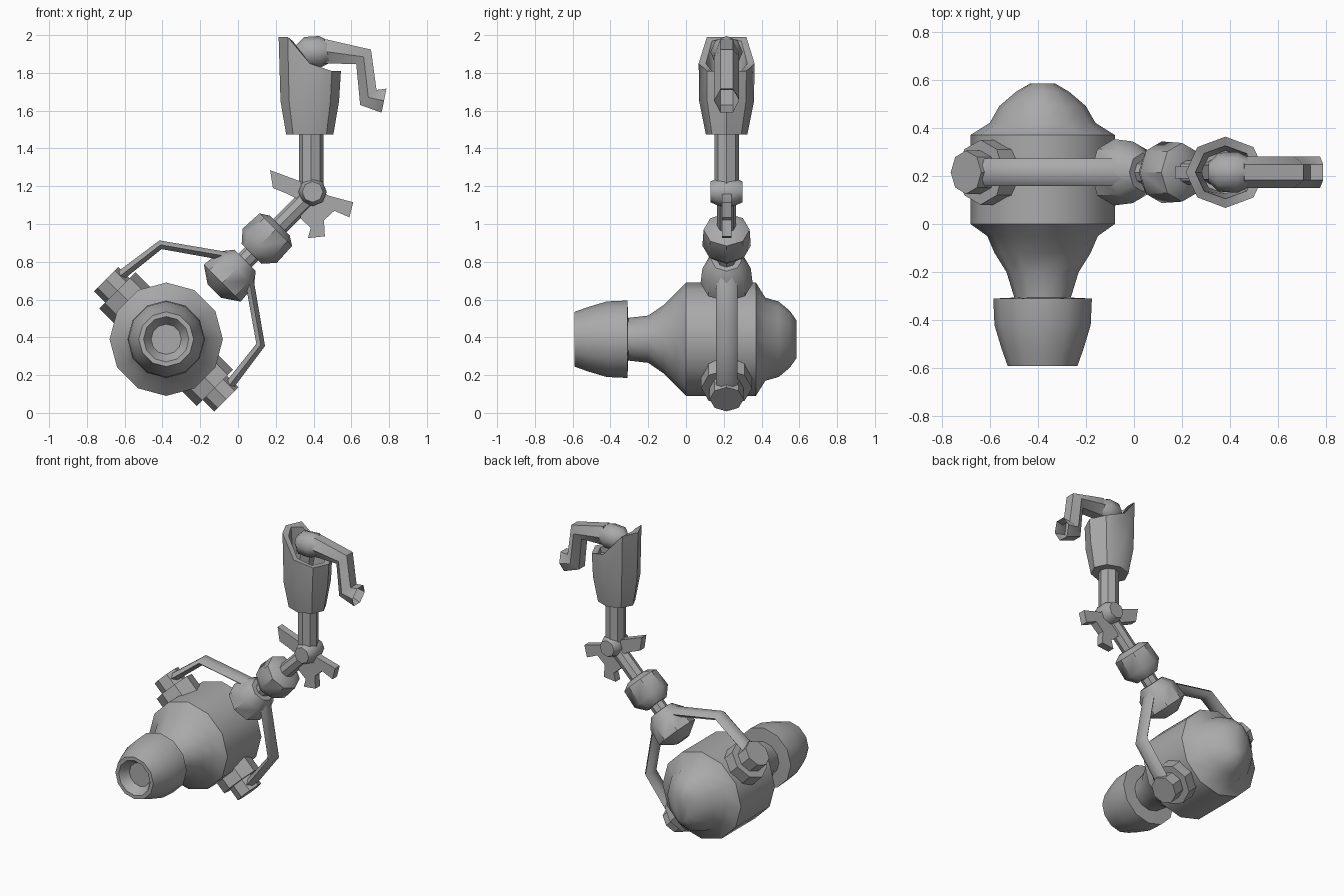
import bpy, bmesh, math
from mathutils import Vector

cube = bpy.data.objects.get("Cube")
if cube:
    bpy.data.objects.remove(cube, do_unlink=True)

grey = bpy.data.materials.new("plain grey")
grey.use_nodes = True
grey.diffuse_color = (0.4, 0.4, 0.4, 1)
grey.node_tree.nodes["Principled BSDF"].inputs["Base Color"].default_value = (0.4, 0.4, 0.4, 1)
parts = []
Y = Vector((0, 1, 0))
MID = 0.215                          # depth of the arm's centre plane
HUB = Vector((-0.38, MID, 0.39))     # centre of the body
UP = Vector((1, 0, 1)).normalized()  # diagonal of the lower arm
OUT = Vector((-1, 0, 1)).normalized()


def finish(name, bm):
    bmesh.ops.recalc_face_normals(bm, faces=bm.faces[:])
    mesh = bpy.data.meshes.new(name)
    bm.to_mesh(mesh)
    bm.free()
    mesh.materials.append(grey)
    ob = bpy.data.objects.new(name, mesh)
    bpy.context.collection.objects.link(ob)
    parts.append(ob)


def loft(name, rings, caps=(True, True)):
    bm = bmesh.new()
    loops = [[bm.verts.new(p) for p in ring] for ring in rings]
    n = len(loops[0])
    for a, b in zip(loops, loops[1:]):
        for i in range(n):
            j = (i + 1) % n
            bm.faces.new((a[i], a[j], b[j], b[i]))
    if caps[0]:
        bm.faces.new(loops[0])
    if caps[1]:
        bm.faces.new(loops[-1])
    finish(name, bm)


def ring(c, u, v, ru, rv, n):
    angles = [math.tau * i / n for i in range(n)]
    return [c + u * ru * math.cos(a) + v * rv * math.sin(a) for a in angles]


def lathe(name, origin, axis, profile, n):
    # profile entries: distance along the axis, radius, optional second radius
    u = Vector((1, 0, 0)) if abs(axis.y) > 0.9 else Y
    v = axis.cross(u)
    loft(name, [ring(origin + axis * p[0], u, v, p[1], p[-1], n) for p in profile])


def tube(name, path, depth, widths, caps=(True, True)):
    # mitred six-sided tube whose path lies in the centre plane
    pts = [Vector((x, MID, z)) for x, z in path]
    rings = []
    for i, p in enumerate(pts):
        before = (p - pts[i - 1]).normalized() if i else None
        after = (pts[i + 1] - p).normalized() if i + 1 < len(pts) else None
        d = ((before or after) + (after or before)).normalized()
        stretch = 1 / d.dot(before or after)
        rings.append(ring(p, Y, d.cross(Y), depth, widths[i] * stretch, 6))
    loft(name, rings, caps)


# Body: a lathed drum with a rounded back and a tapering front
axis_start = Vector((HUB.x, 0, HUB.z))
lathe("body", axis_start, Y, [
    (-0.33, 0.11), (-0.2, 0.15, 0.125), (-0.12, 0.2, 0.18), (-0.05, 0.23, 0.25),
    (0, 0.3), (0.37, 0.3), (0.42, 0.22), (0.49, 0.18, 0.2),
    (0.55, 0.11, 0.15), (0.585, 0.05, 0.1)], 12)

# Head: a flared bell with a dished mouth
lathe("bell_head", axis_start, Y, [
    (-0.305, 0.1), (-0.31, 0.205), (-0.42, 0.2), (-0.52, 0.17),
    (-0.59, 0.145), (-0.59, 0.12), (-0.53, 0.08)], 12)

# Hinges and yoke arms, mirrored about the diagonal
for side, name in ((1, "upper"), (-1, "lower")):
    lathe(name + "_hinge_base", HUB, OUT * side, [(0.2, 0.135), (0.365, 0.135)], 8)
    lathe(name + "_hinge_cap", HUB, OUT * side, [(0.34, 0.09), (0.45, 0.09)], 8)
    path = [(-0.25, 0.33), (-0.03, 0.5), (0.37, 0.43)]
    path = [(a, b) if side == 1 else (b, a) for a, b in path]
    tube(name + "_yoke_arm", [(HUB.x + a, HUB.z + b) for a, b in path],
         0.057, [0.03, 0.025, 0.027])

# Lower arm: two ball joints on a rod
lathe("yoke_joint", HUB, UP, [(0.36, 0.05), (0.42, 0.138), (0.53, 0.128), (0.59, 0.08)], 8)
lathe("middle_joint", HUB, UP, [(0.64, 0.075), (0.7, 0.128), (0.82, 0.122), (0.85, 0.075)], 8)
lathe("lower_rod", HUB, UP, [(0.5, 0.05), (1.11, 0.05)], 8)

# Elbow with a thin finned plate
elbow = Vector((0.395, MID, 1.17))
lathe("elbow_pin", elbow, Y, [(-0.085, 0.055), (-0.04, 0.075), (0.04, 0.075), (0.085, 0.055)], 8)
outline = [(0.17, 1.285), (0.305, 1.235), (0.4, 1.2), (0.48, 1.15), (0.61, 1.115),
           (0.59, 1.035), (0.51, 1.07), (0.455, 1.02), (0.46, 0.935), (0.37, 0.925),
           (0.385, 0.98), (0.33, 1.03), (0.34, 1.12), (0.26, 1.16), (0.185, 1.19)]
loft("elbow_fin", [[Vector((x, MID + s, z)) for x, z in outline] for s in (-0.025, 0.025)])

# Upper arm
lathe("upper_rod", Vector((0.387, MID, 0)), Vector((0, 0, 1)), [(1.17, 0.065), (1.5, 0.065)], 8)

# Cup: octagonal shell whose rim rises on one side
def cup_ring(rx, ry, z=None):
    pts = ring(Vector((0.38, MID, 0)), Vector((1, 0, 0)), Y, rx, ry, 8)
    for p in pts:
        p.z = z or min(1.99, max(1.81, 1.81 + (0.41 - p.x) * 1.33))
    return pts


loft("cup", [cup_ring(0.125, 0.11, 1.475), cup_ring(0.155, 0.145, 1.65),
             cup_ring(0.165, 0.148), cup_ring(0.125, 0.11), cup_ring(0.1, 0.09, 1.68)])

# Hand: a wrist ball and a bent open tube
lathe("wrist_ball", Vector((0.39, MID, 1.91)), Vector((1, 0, 0)), [
    (-0.08, 0.04), (-0.04, 0.08), (0.04, 0.085), (0.09, 0.06)], 8)
tube("wrist_stem", [(0.38, 1.9), (0.33, 1.65)], 0.06, [0.06, 0.06])
tube("bent_spout", [(0.45, 1.915), (0.665, 1.885), (0.69, 1.67), (0.773, 1.653)],
     0.066, [0.075, 0.05, 0.055, 0.075], (True, False))

# Smooth shading with crisp steps
bpy.ops.object.select_all(action="DESELECT")
for ob in parts:
    ob.select_set(True)
bpy.context.view_layer.objects.active = parts[0]
bpy.ops.object.shade_smooth_by_angle(angle=math.radians(42))
